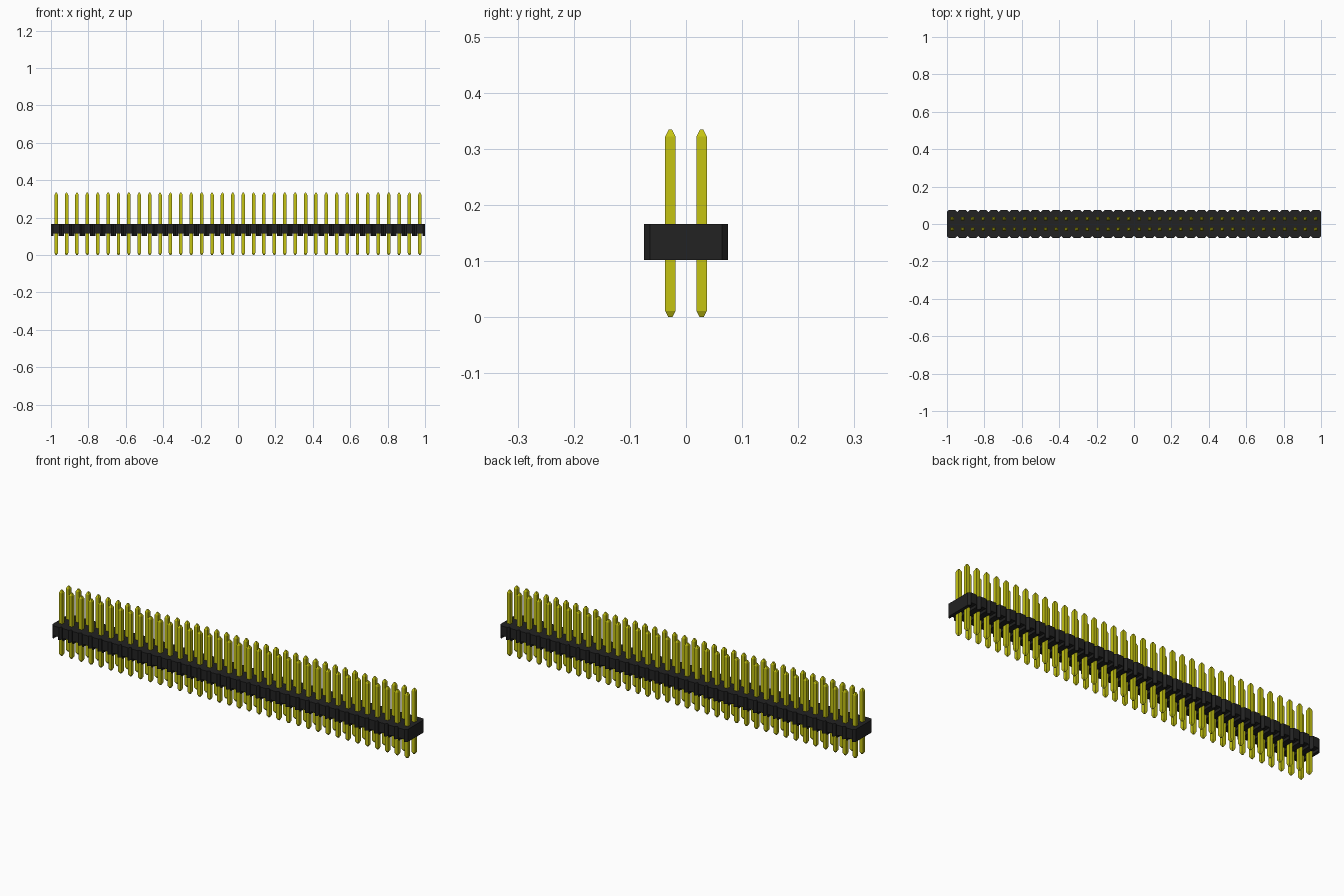
import bpy
import bmesh

cube = bpy.data.objects.get("Cube")
if cube:
    bpy.data.objects.remove(cube, do_unlink=True)

COLUMNS = 36
PITCH = 2.0 / COLUMNS
ROW_Y = 0.0278                 # distance of each pin row from the centre line
DEPTH = 0.075                  # half depth of the housing
CHAMFER = 0.011                # notch between neighbouring columns
Z_BOTTOM, Z_CHANNEL, Z_TOP = 0.102, 0.116, 0.166
CHANNEL = 0.013                # half width of the channel under each pin pair
PIN = 0.0093                   # half width of a pin
PIN_TOP = 0.334


def material(name, color):
    mat = bpy.data.materials.new(name)
    mat.use_nodes = True
    mat.diffuse_color = (*color, 1)
    bsdf = mat.node_tree.nodes["Principled BSDF"]
    bsdf.inputs["Base Color"].default_value = (*color, 1)
    return mat


def finish(name, bm, mat):
    bmesh.ops.recalc_face_normals(bm, faces=bm.faces[:])
    mesh = bpy.data.meshes.new(name)
    bm.to_mesh(mesh)
    bm.free()
    mesh.materials.append(mat)
    obj = bpy.data.objects.new(name, mesh)
    bpy.context.collection.objects.link(obj)
    return obj


black = material("black plastic", (0.016, 0.016, 0.016))
gold = material("yellow gold", (0.56, 0.55, 0.006))

# Housing: notched front wall with a channel under every column, extruded to the back
bm = bmesh.new()
for i in range(COLUMNS):
    x = -1 + PITCH * (i + 0.5)
    h, m, c = PITCH / 2, PITCH / 2 - CHAMFER, CHANNEL
    front, inner = -DEPTH, -DEPTH + CHAMFER
    for s in (-1, 1):
        bm.faces.new([bm.verts.new(p) for p in (
            (x + s * h, inner, Z_BOTTOM), (x + s * m, front, Z_BOTTOM),
            (x + s * m, front, Z_TOP), (x + s * h, inner, Z_TOP))])
    outline = ((-m, Z_BOTTOM), (-c, Z_BOTTOM), (-c, Z_CHANNEL), (c, Z_CHANNEL),
               (c, Z_BOTTOM), (m, Z_BOTTOM), (m, Z_TOP), (-m, Z_TOP))
    bm.faces.new([bm.verts.new((x + px, front, pz)) for px, pz in outline])
bmesh.ops.remove_doubles(bm, verts=bm.verts[:], dist=1e-5)
extruded = bmesh.ops.extrude_face_region(bm, geom=bm.faces[:])
for v in extruded["geom"]:
    if isinstance(v, bmesh.types.BMVert):
        v.co.y = -v.co.y
finish("housing", bm, black)

# Pins: one square pin with tapered ends, repeated along both rows
bm = bmesh.new()
rings = []
for half, z in ((0.0035, 0), (PIN, 0.011), (PIN, PIN_TOP - 0.0125), (0.003, PIN_TOP)):
    rings.append([bm.verts.new((sx * half, sy * half, z))
                  for sx, sy in ((-1, -1), (1, -1), (1, 1), (-1, 1))])
bm.faces.new(rings[0])
bm.faces.new(rings[-1])
for a, b in zip(rings, rings[1:]):
    for k in range(4):
        n = (k + 1) % 4
        bm.faces.new((a[k], a[n], b[n], b[k]))
pins = finish("pins", bm, gold)
pins.location = (-1 + PITCH / 2, -ROW_Y, 0)
for name, count, step in (("columns", COLUMNS, (PITCH, 0, 0)), ("rows", 2, (0, 2 * ROW_Y, 0))):
    array = pins.modifiers.new(name, 'ARRAY')
    array.count = count
    array.use_relative_offset = False
    array.use_constant_offset = True
    array.constant_offset_displace = step
